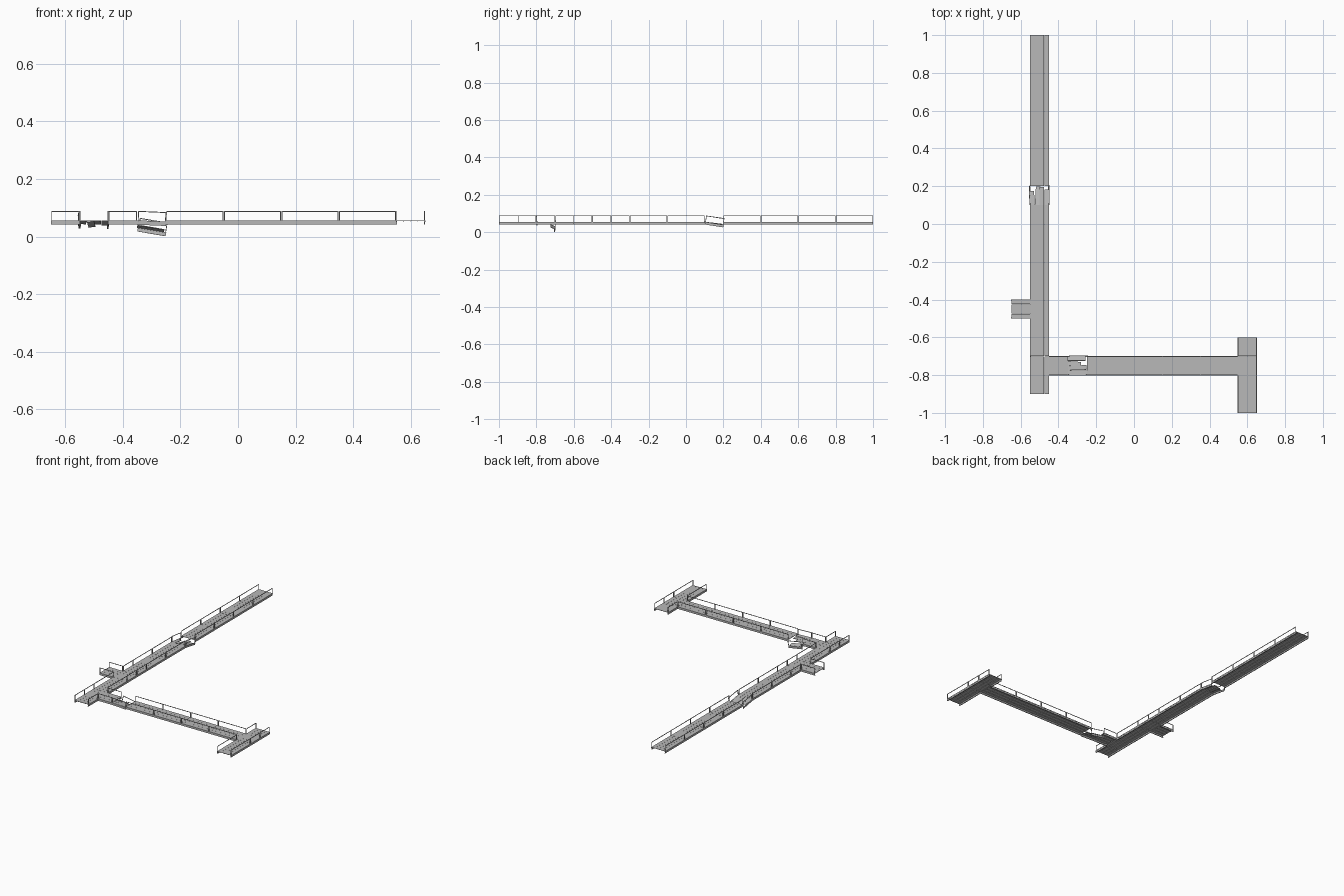
import bpy, bmesh
from math import radians
from mathutils import Matrix, Vector, Euler

if "Cube" in bpy.data.objects:
    bpy.data.objects.remove(bpy.data.objects["Cube"])

DECK_TOP, BOTTOM, RAIL_TOP, HALF = 0.055, 0.041, 0.089, 0.05
PLANK = 0.025

# Dark grey steel
steel = bpy.data.materials.new("dark_steel")
steel.diffuse_color = (0.48, 0.48, 0.48, 1)
steel.use_nodes = True
steel.node_tree.nodes["Principled BSDF"].inputs["Base Color"].default_value = steel.diffuse_color


class Part:
    """Collects boxes into one mesh object."""
    def __init__(self, name):
        self.name, self.bm = name, bmesh.new()

    def box(self, m, lo, hi):
        lo, hi = Vector(lo), Vector(hi)
        size = hi - lo
        local = Matrix.Translation((lo + hi) / 2) @ Matrix.Diagonal((*size, 1))
        bmesh.ops.create_cube(self.bm, size=1, matrix=m @ local)

    def finish(self):
        me = bpy.data.meshes.new(self.name)
        self.bm.to_mesh(me)
        self.bm.free()
        me.materials.append(steel)
        bpy.context.collection.objects.link(bpy.data.objects.new(self.name, me))


def plank(part, m, x0, x1, yc):
    # shallow folded metal plank: thin top with two down-turned lips
    h = PLANK / 2 - 0.0003
    part.box(m, (x0, yc - h, DECK_TOP - 0.0015), (x1, yc + h, DECK_TOP))
    for s in (-1, 1):
        a, b = sorted((yc + s * h, yc + s * (h - 0.001)))
        part.box(m, (x0, a, DECK_TOP - 0.003), (x1, b, DECK_TOP - 0.0015))


def side_frame(beams, rails, m, x0, x1, s):
    def across(part, xa, xb, ya, yb, za, zb):
        a, b = sorted((s * ya, s * yb))
        part.box(m, (xa, a, za), (xb, b, zb))
    # channel edge beam
    across(beams, x0, x1, HALF - 0.0015, HALF, BOTTOM, DECK_TOP)
    across(beams, x0, x1, HALF - 0.005, HALF - 0.0015, BOTTOM, BOTTOM + 0.0015)
    across(beams, x0, x1, HALF, HALF + 0.001, DECK_TOP - 0.005, DECK_TOP)
    # handrail frame with a post at each end
    across(rails, x0 + 0.001, x1 - 0.001, HALF - 0.003, HALF, RAIL_TOP - 0.003, RAIL_TOP)
    for xa in (x0 + 0.001, x1 - 0.004):
        across(rails, xa, xa + 0.003, HALF - 0.003, HALF, BOTTOM, RAIL_TOP - 0.003)


def walkway(name, m, modules):
    deck, beams, rails = (Part(name + s) for s in ("_deck", "_edge_beams", "_railings"))
    for x0, x1, sides in modules:
        for i in range(4):
            plank(deck, m, x0 + 0.0003, x1 - 0.0003, (i - 1.5) * PLANK)
        for s in sides:
            side_frame(beams, rails, m, x0, x1, s)
    for p in (deck, beams, rails):
        p.finish()


def bent(m, pivot, roll, pitch, yaw, shift=(0, 0, 0)):
    r = Euler((radians(roll), radians(pitch), radians(yaw))).to_matrix().to_4x4()
    p = Vector(pivot)
    return m @ Matrix.Translation(p + Vector(shift)) @ r @ Matrix.Translation(-p)


def broken(name, m, frames, planks):
    deck, beams, rails = (Part(name + s) for s in ("_planks", "_edge_beams", "_railings"))
    for s, roll, pitch, yaw, shift in frames:
        side_frame(beams, rails, bent(m, (0, s * HALF, BOTTOM), roll, pitch, yaw, shift), 0, 0.1, s)
    for i, x0, x1, roll, pitch, yaw, dz in planks:
        yc = (i - 1.5) * PLANK
        plank(deck, bent(m, (0, yc, DECK_TOP), roll, pitch, yaw, (0, 0, dz)), x0, x1, yc)
    for p in (deck, beams, rails):
        p.finish()


def along_x(x, y):
    return Matrix.Translation((x, y, 0))


def along_y(x, y):
    return Matrix.Translation((x, y, 0)) @ Matrix.Rotation(radians(90), 4, 'Z')


B, L, R = (1, -1), (1,), (-1,)

# Long walkway (local left = -x side), open where branches join
walkway("long_walkway", along_y(-0.5, 0), [
    (-0.9, -0.8, B), (-0.8, -0.7, L), (-0.7, -0.5, B), (-0.5, -0.4, R), (-0.4, -0.3, B),
    (-0.3, -0.1, B), (-0.1, 0.1, B), (0.2, 0.4, B), (0.4, 0.6, B), (0.6, 0.8, B), (0.8, 1.0, B)])

# Cross walkway
walkway("cross_walkway", along_x(0, -0.75), [(-0.45, -0.35, B)] + [
    (-0.25 + 0.2 * i, -0.05 + 0.2 * i, B) for i in range(4)])

# End platform and side stub
walkway("end_platform", along_y(0.6, 0), [(-1.0, -0.8, B), (-0.8, -0.7, R), (-0.7, -0.6, B)])
walkway("side_stub", along_x(0, -0.45), [(-0.65, -0.55, B)])

# Sagging broken section of the long walkway
broken("sagging_section", along_y(-0.5, 0.1),
       [(1, -4, 8, 2, (0, 0, 0)), (-1, 3, 9, 0, (0, 0, 0))],
       [(0, 0, 0.085, 0, 10, 0, 0), (1, 0, 0.096, 4, 7, 1, 0),
        (2, 0, 0.1, -6, 11, -3, -0.002), (3, 0, 0.075, 5, 8, 3, 0)])

# Collapsed section of the cross walkway
broken("collapsed_section", along_x(-0.35, -0.75),
       [(1, -5, 9.6, 0, (0, 0, -0.0235)), (-1, 2, 2.5, 0, (0, 0, 0))],
       [(0, 0, 0.1, -6, 2.5, 0, 0), (1, 0, 0.1, -5, 4, 2, -0.002),
        (2, 0, 0.07, -10, 6, -4, -0.003), (3, 0, 0.095, -22, 9.6, 0, -0.018)])
